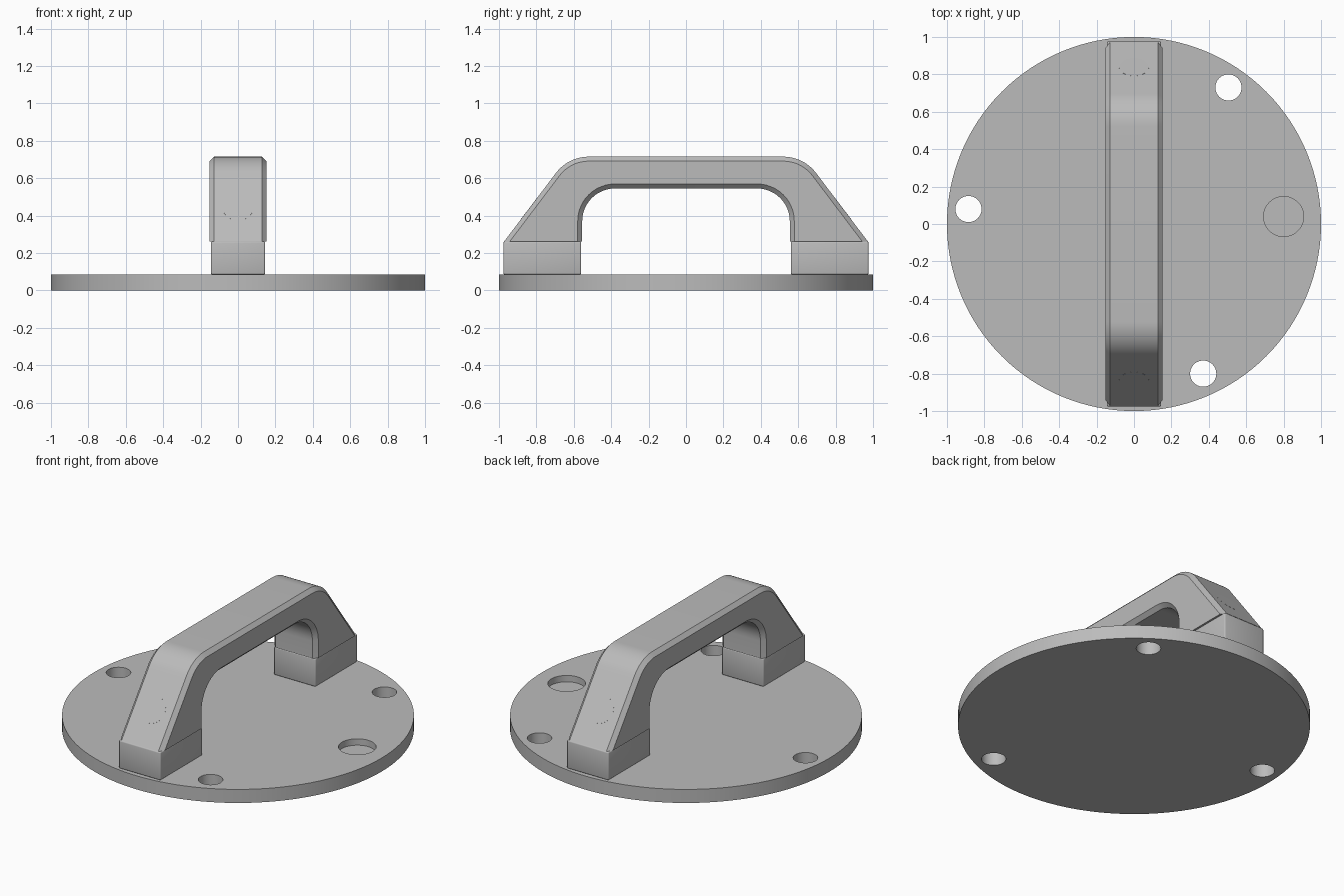
import bpy, bmesh, math
from mathutils import Vector

cube = bpy.data.objects.get("Cube")
if cube:
    bpy.data.objects.remove(cube, do_unlink=True)

grey = bpy.data.materials.new("mid_grey")
grey.use_nodes = True
COLOUR = (0.5, 0.5, 0.5, 1)
grey.diffuse_color = COLOUR
grey.node_tree.nodes["Principled BSDF"].inputs["Base Color"].default_value = COLOUR


def finish(obj, name, smooth=True):
    obj.name = name
    obj.data.materials.clear()
    obj.data.materials.append(grey)
    bpy.ops.object.select_all(action='DESELECT')
    obj.select_set(True)
    bpy.context.view_layer.objects.active = obj
    for mod in list(obj.modifiers):
        bpy.ops.object.modifier_apply(modifier=mod.name)
    if smooth:
        bpy.ops.object.shade_smooth_by_angle(angle=math.radians(30))
    return obj


def cylinder(radius, x, y, z0, z1, sides=48):
    bpy.ops.mesh.primitive_cylinder_add(vertices=sides, radius=radius, depth=z1 - z0,
                                        location=(x, y, (z0 + z1) / 2))
    return bpy.context.object


def arc(centre, radius, start, end, steps=12):
    """Points (y, z) on an arc, angles in degrees."""
    angles = [math.radians(start + (end - start) * i / steps) for i in range(steps + 1)]
    return [(centre[0] + radius * math.cos(a), centre[1] + radius * math.sin(a)) for a in angles]


# Round base plate with three through holes and one blind recess
BASE = 0.085
plate = cylinder(1, 0, 0, 0, BASE, 128)
cuts = [(0.07, 0.505, 0.73, -0.1), (0.07, -0.885, 0.08, -0.1),
        (0.07, 0.37, -0.8, -0.1), (0.107, 0.8, 0.04, 0.045)]
cutters = [cylinder(r, x, y, z, 0.2) for r, x, y, z in cuts]
for cutter in cutters:
    cutter.hide_render = True
    mod = plate.modifiers.new("hole", 'BOOLEAN')
    mod.operation, mod.solver, mod.object = 'DIFFERENCE', 'EXACT', cutter
finish(plate, "base_plate")
for cutter in cutters:
    bpy.data.objects.remove(cutter, do_unlink=True)

# Foot blocks with lightly rounded edges
FOOT_TOP = 0.262
for side, name in ((-1, "front_foot"), (1, "back_foot")):
    bpy.ops.mesh.primitive_cube_add(size=1, location=(0, side * 0.768, (BASE + FOOT_TOP) / 2))
    foot = bpy.context.object
    foot.scale = (0.29, 0.415, FOOT_TOP - BASE)
    bpy.ops.object.transform_apply(location=False, rotation=False, scale=True)
    mod = foot.modifiers.new("soft_edges", 'BEVEL')
    mod.width, mod.segments = 0.008, 3
    finish(foot, name)

# Handle: half outline from outer foot, over the top, then mirrored
TOP, HALF, CHAMFER = 0.715, 0.152, 0.024
slope = 53
outer = [(0.972, FOOT_TOP)] + arc((0.52, TOP - 0.22), 0.22, 90 - slope, 90)
inner = arc((0.38, 0.37), 0.175, 90, 0) + [(0.555, FOOT_TOP)]
mirror = lambda pts: [(-y, z) for y, z in reversed(pts)]
outline = outer + mirror(outer) + mirror(inner) + inner

bm = bmesh.new()
face = bm.faces.new([bm.verts.new((-HALF, y, z)) for y, z in outline])
result = bmesh.ops.extrude_face_region(bm, geom=[face])
bmesh.ops.translate(bm, vec=(2 * HALF, 0, 0),
                    verts=[v for v in result["geom"] if isinstance(v, bmesh.types.BMVert)])
bmesh.ops.recalc_face_normals(bm, faces=bm.faces)
# Chamfer the long outline edges, leaving the soles square
rim = [e for e in bm.edges
       if abs(e.verts[0].co.x - e.verts[1].co.x) < 1e-5
       and max(v.co.z for v in e.verts) > FOOT_TOP + 0.001]
bmesh.ops.bevel(bm, geom=rim, offset=CHAMFER, segments=1, affect='EDGES')
mesh = bpy.data.meshes.new("handle")
bm.to_mesh(mesh)
bm.free()
handle = bpy.data.objects.new("handle", mesh)
bpy.context.collection.objects.link(handle)
finish(handle, "handle")

# Flush screw plugs on the sloping ends
a, b = Vector((0, *outer[0])), Vector((0, *outer[1]))
normal = Vector((0, b.z - a.z, a.y - b.y)).normalized()
for side, name in ((-1, "front_plug"), (1, "back_plug")):
    spot = a.lerp(b, 0.48) - normal * 0.0035
    plug = cylinder(0.08, 0, 0, -0.004, 0.004, 32)
    plug.location = (0, side * spot.y, spot.z)
    plug.rotation_euler = (-side * math.atan2(normal.y, normal.z), 0, 0)
    finish(plug, name)
